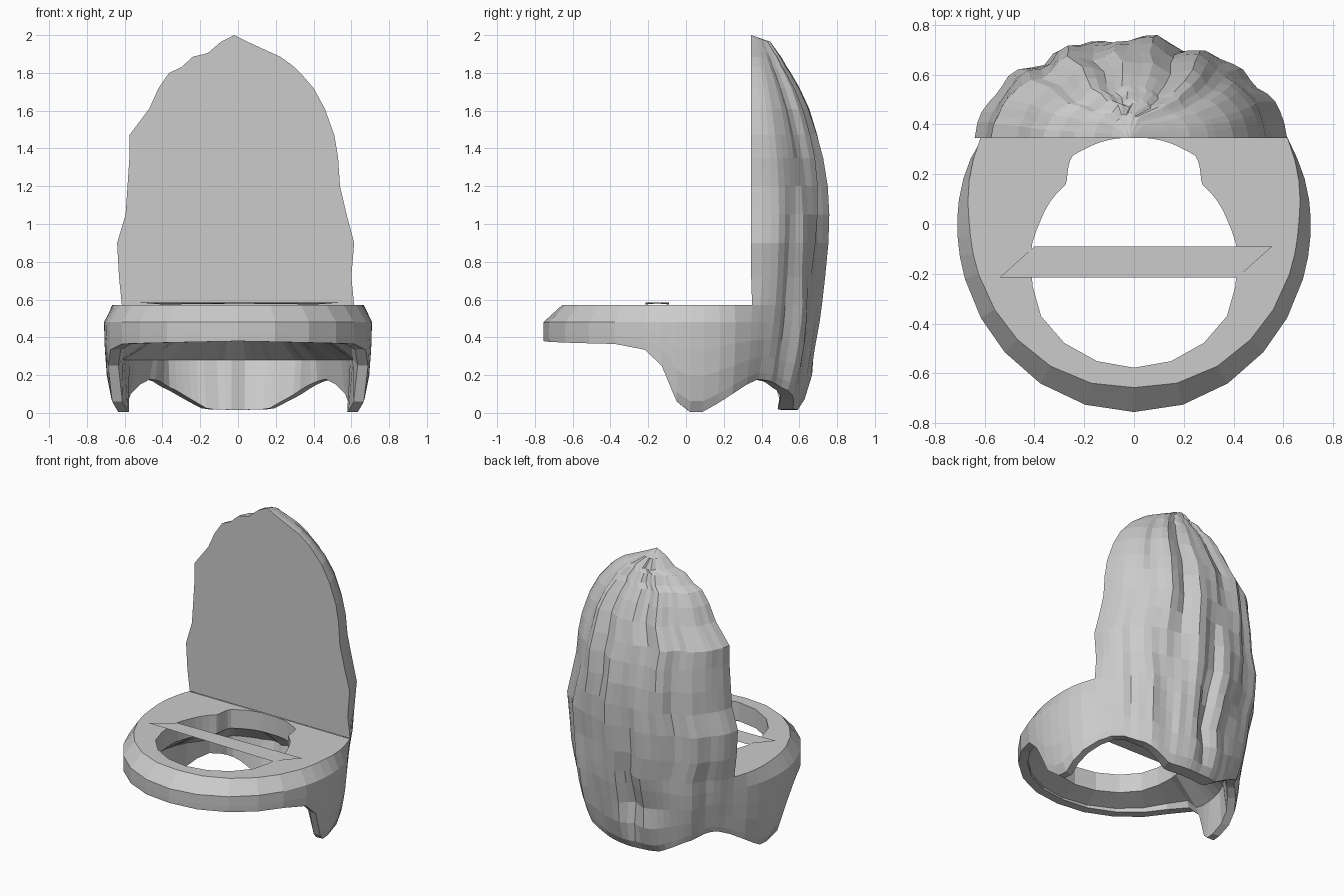
import bpy, bmesh
from math import sin, cos, acos, radians, degrees, asin, exp, hypot, atan2, pi

if "Cube" in bpy.data.objects:
    bpy.data.objects.remove(bpy.data.objects["Cube"])

CUT_Y, TOP_Z = 0.345, 0.57


def interp(table, v):
    if v <= table[0][0]:
        return table[0][1]
    for (a, p), (b, q) in zip(table, table[1:]):
        if v <= b:
            return p + (q - p) * (v - a) / (b - a)
    return table[-1][1]


def fold(deg):
    # left and right share one table, -90 = front, 90 = back
    return degrees(asin(max(-1, min(1, sin(radians(deg))))))


def grid(bm, rows):
    vs = [[bm.verts.new(p) for p in row] for row in rows]
    for a, b in zip(vs, vs[1:]):
        for i in range(len(a) - 1):
            bm.faces.new((a[i], a[i + 1], b[i + 1], b[i]))
    return vs


def finish(bm, name):
    bmesh.ops.remove_doubles(bm, verts=bm.verts, dist=0.0005)
    bmesh.ops.recalc_face_normals(bm, faces=bm.faces)
    me = bpy.data.meshes.new(name)
    bm.to_mesh(me)
    bm.free()
    ob = bpy.data.objects.new(name, me)
    bpy.context.collection.objects.link(ob)
    return ob


# Profile tables: lower edge height, hole radius, flare of the outer wall
EDGE = [(-90, .38), (-30, .365), (-17, .335), (-10, .25), (-4, .06), (2, .005), (8, .005),
        (15, .05), (22, .10), (30, .15), (38, .18), (46, .165), (56, .12), (64, .07),
        (72, .02), (90, .015)]
HOLE = [(-85, .577), (-66, .565), (-46, .53), (-28, .465), (-12, .42), (0, .38),
        (31, .314), (47, .37), (56, .36), (90, .345)]
FLARE = [(0, .89), (.06, .94), (.2, .98), (.4, 1)]


def locks(phi, z):
    # wavy vertical strands with creases, fading out towards the cut plane
    if not 0 < phi < pi:
        return 0
    w = .045 * (abs(sin(5.5 * phi + .5 * sin(3 * z))) - .7) + .012 * sin(17 * phi + 2 * z + 1)
    return w * min(1, 1.4 * sin(phi) ** 1.2)


def outer(deg, z):
    t, a = fold(deg), radians(deg)
    s = interp(FLARE, z)
    if z > .48:
        top = interp([(-90, .87), (0, .93), (30, 1)], t)
        s += (top - 1) * (z - .48) / (TOP_Z - .48)
    # pinch between side tab and back, back tucked in low down
    low = max(0, 1 - z / TOP_Z)
    s -= .12 * exp(-((t - 40) / 13) ** 2) * low
    s -= .06 * low * interp([(45, 0), (70, 1)], t)
    x, y = .71 * cos(a) * s, (.755 if sin(a) < 0 else .70) * sin(a) * s
    if t > 30:
        k = locks(radians((deg - 30) * 1.5), z) * min(1, z / .3)
        k += .025 * sin(radians((t - 30) * 3)) * min(1, z / .5)
        k -= .05 * exp(-((x + .1) / .15) ** 2 - ((z - .36) / .13) ** 2)
        r = hypot(x, y)
        x, y = x * (1 + k / r), y * (1 + k / r)
    return (x, y, z)


def edge(deg):
    return interp(EDGE, fold(deg))


def hole(deg, z=TOP_Z):
    x, y, _ = outer(deg, .4)
    a = atan2(y, x)
    r = interp(HOLE, fold(degrees(a)))
    return (r * cos(a), min(r * sin(a), CUT_Y), z)


def hole_low(deg):
    return hole(deg, .44)


def inner_mid(deg):
    z = min(max(edge(deg) + .04, .28), .40)
    o, h = outer(deg, z), hole(deg)
    return (h[0] + .7 * (o[0] - h[0]), h[1] + .7 * (o[1] - h[1]), z)


def inner_edge(deg):
    x, y, z = outer(deg, edge(deg))
    f = interp([(-90, .92), (45, .92), (75, .85)], fold(deg))
    return (x * f, y * f, z)


def wall_rows(cols):
    rows = [[outer(d, edge(d) + f * (.48 - edge(d))) for d in cols] for f in (0, .12, .4, .7, 1)]
    rows.append([outer(d, TOP_Z) for d in cols])
    return rows


BACK = [30 + i * 3.75 for i in range(33)]
SIDE = [22, 15, 8, 2, -4, -10, -17, -30, -43, -58, -74]
FRONT = [150] + [180 - d for d in SIDE] + [270] + [360 + d for d in reversed(SIDE)] + [390]
ALL = BACK + FRONT[1:]

# Head band: outer front wall, inner lining and flat top with the hole
bm = bmesh.new()
grid(bm, wall_rows(FRONT))
grid(bm, [[f(d) for d in ALL] for f in (hole, hole_low, inner_mid, inner_edge)]
     + [[outer(d, edge(d)) for d in ALL]])
grid(bm, [[hole(d) for d in FRONT], [outer(d, TOP_Z) for d in FRONT]])
grid(bm, [[hole(d) for d in BACK], [(outer(d, TOP_Z)[0], CUT_Y, TOP_Z) for d in BACK]])
finish(bm, "head_band")

# Back hair: (height, left width, right width, depth) per ring above the band
RINGS = [(.72, .63, .60, .38), (.9, .64, .615, .395), (1.05, .595, .575, .40),
         (1.2, .585, .54, .395), (1.35, .575, .53, .375), (1.47, .575, .51, .345),
         (1.61, .47, .46, .30), (1.72, .42, .40, .25), (1.8, .365, .33, .205),
         (1.83, .30, .30, .185), (1.885, .24, .225, .155), (1.905, .16, .18, .14),
         (1.965, .09, .05, .10), (2.0, .02, -.02, 0)]
rows = wall_rows(BACK)
for z, left, right, depth in RINGS:
    row = []
    for d in BACK:
        lin = radians((d - 30) * 1.5)
        phi = (lin + acos(max(-1, min(1, cos(radians(d)) / cos(radians(30)))))) / 2
        k = 1 + locks(lin, z) * min(1, depth / .25) / max(.2, depth + .05)
        mid, half = (right - left) / 2, (right + left) / 2
        row.append((mid + half * cos(phi) * (.5 + .5 * k),
                    CUT_Y + depth * sin(phi) ** 1.1 * k, z))
    rows.append(row)
bm = bmesh.new()
vs = grid(bm, rows)
# flat cut face closing the hair at the front
rim = [r[0] for r in vs[5:]] + [r[-1] for r in reversed(vs[5:-1])]
bm.faces.new(rim)
finish(bm, "back_hair")

# Thin slanted strip lying across the hole
bm = bmesh.new()
bm.faces.new([bm.verts.new(p) for p in ((-.54, -.215, .585), (.415, -.215, .574),
                                        (.555, -.09, .585), (-.40, -.09, .574))])
finish(bm, "cross_strip")
